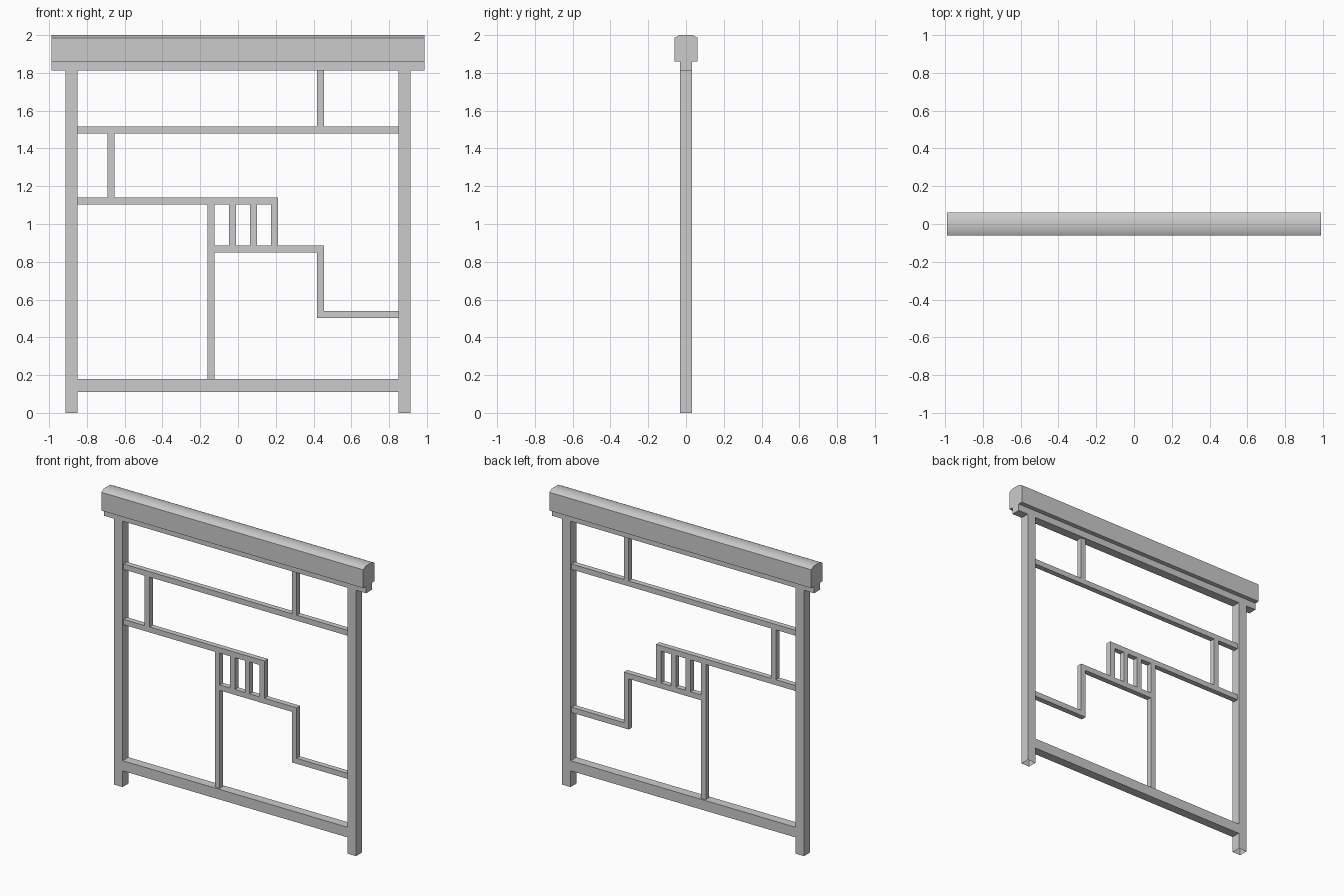
import bpy, bmesh, math

if "Cube" in bpy.data.objects:
    bpy.data.objects.remove(bpy.data.objects["Cube"])

def make_object(name, bm):
    bmesh.ops.recalc_face_normals(bm, faces=bm.faces)
    mesh = bpy.data.meshes.new(name)
    bm.to_mesh(mesh)
    bm.free()
    obj = bpy.data.objects.new(name, mesh)
    bpy.context.collection.objects.link(obj)
    return obj

def bar(name, x0, x1, z0, z1, half_depth, open_bottom=False):
    bm = bmesh.new()
    bmesh.ops.create_cube(bm, size=1)
    for v in bm.verts:
        v.co.x = x0 if v.co.x < 0 else x1
        v.co.y = half_depth if v.co.y > 0 else -half_depth
        v.co.z = z0 if v.co.z < 0 else z1
    if open_bottom:
        bottom = [f for f in bm.faces if all(v.co.z == z0 for v in f.verts)]
        bmesh.ops.delete(bm, geom=bottom, context='FACES_ONLY')
    return make_object(name, bm)

# Posts (mirrored), with open lower ends
P, IN, OUT, NECK = 0.031, 0.849, 0.912, 1.813
post = bar("post", IN, OUT, 0, NECK, P, open_bottom=True)
post.modifiers.new("mirror", 'MIRROR').use_axis[0] = True

# Bottom rail
bar("bottom_rail", -IN, IN, 0.111, 0.18, P)

# Thin lattice: horizontal bars given as (x0, x1, bottom z)
T = 0.037
for i, (x0, x1, z) in enumerate([
        (-IN, IN, 1.479), (-IN, 0.213, 1.102),
        (-0.125, 0.456, 0.848), (0.419, IN, 0.503)]):
    bar(f"lattice_rail_{i + 1}", x0, x1, z, z + T, T / 2)

# Thin lattice: upright bars given as (left x, z0, z1)
uprights = [(0.419, 1.516, NECK), (-0.691, 1.139, 1.479),
            (-0.162, 0.18, 1.102), (0.419, 0.54, 0.848)]
uprights += [(-0.048 + 0.112 * k, 0.885, 1.102) for k in range(3)]
for i, (x, z0, z1) in enumerate(uprights):
    bar(f"lattice_upright_{i + 1}", x, x + T, z0, z1, T / 2)

# Handrail: profile extruded along x
half = [(P, NECK), (P, 1.86), (0.062, 1.86), (0.062, 1.985), (0.035, 2.0)]
profile = half + [(-y, z) for y, z in reversed(half)]
bm = bmesh.new()
face = bm.faces.new([bm.verts.new((-0.988, y, z)) for y, z in profile])
ext = bmesh.ops.extrude_face_region(bm, geom=[face], use_keep_orig=True)
for g in ext["geom"]:
    if isinstance(g, bmesh.types.BMVert):
        g.co.x = 0.988
handrail = make_object("handrail", bm)
bpy.context.view_layer.objects.active = handrail
handrail.select_set(True)
bpy.ops.object.shade_smooth_by_angle(angle=math.radians(40))
